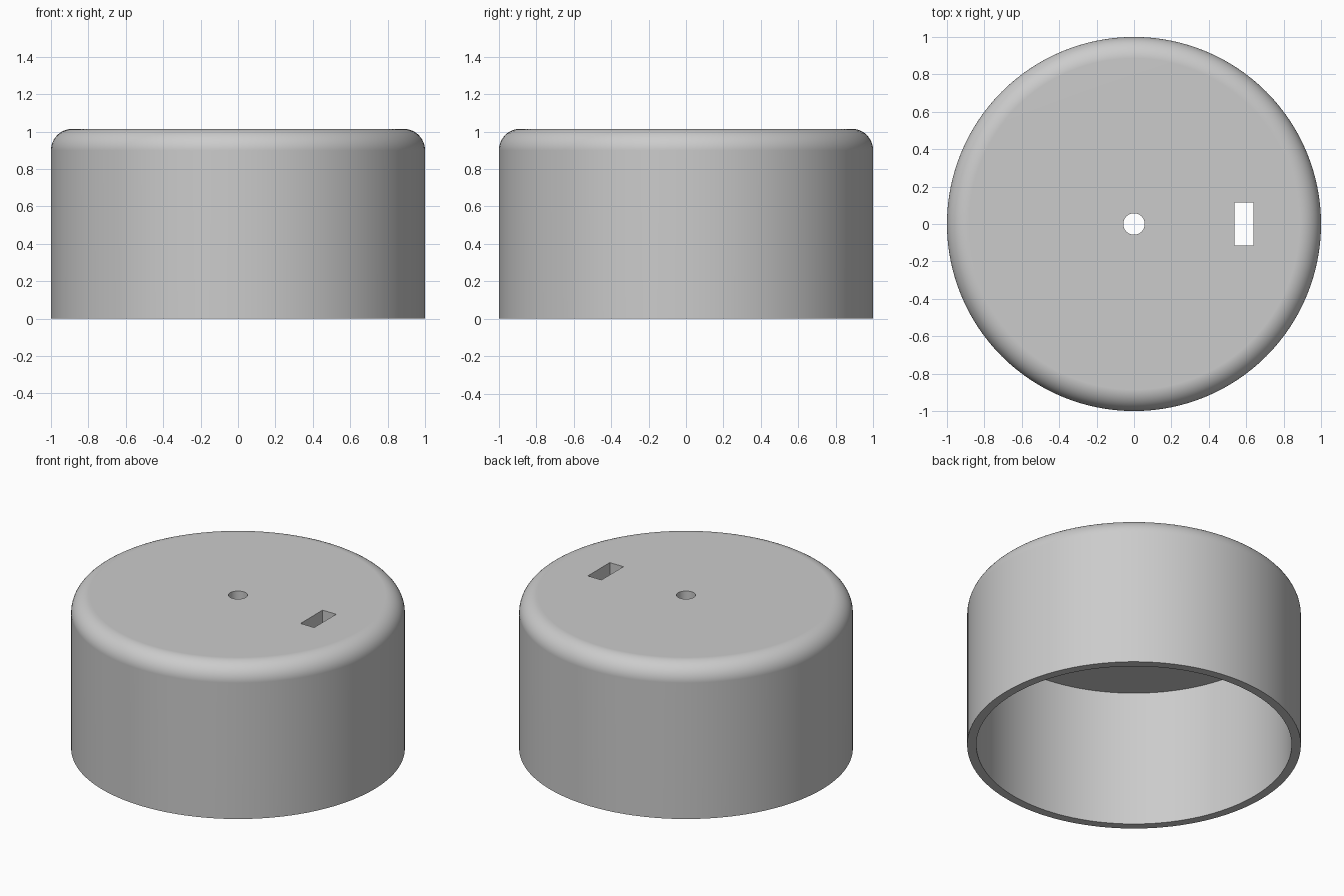
import bpy
import bmesh
from math import cos, sin, pi, radians

OUTER, INNER = 1.0, 0.945      # wall radii
TOP, CEILING = 1.015, 0.905    # heights of the lid and its underside
FILLET, HOLE = 0.115, 0.057
SIDES, STEPS = 128, 12

default = bpy.data.objects.get("Cube")
if default:
    bpy.data.objects.remove(default, do_unlink=True)

grey = bpy.data.materials.new("mid grey")
grey.use_nodes = True
colour = (0.6, 0.6, 0.6, 1)
grey.diffuse_color = colour
grey.node_tree.nodes["Principled BSDF"].inputs["Base Color"].default_value = colour


def make_object(name, bm):
    bmesh.ops.recalc_face_normals(bm, faces=bm.faces)
    mesh = bpy.data.meshes.new(name)
    bm.to_mesh(mesh)
    bm.free()
    mesh.materials.append(grey)
    obj = bpy.data.objects.new(name, mesh)
    bpy.context.collection.objects.link(obj)
    return obj


# Cap: closed wall section with a rounded shoulder, turned round the axis
profile = [(HOLE, CEILING), (INNER, CEILING), (INNER, 0), (OUTER, 0)]
for i in range(STEPS + 1):
    a = i / STEPS * pi / 2
    profile.append((OUTER - FILLET + FILLET * cos(a), TOP - FILLET + FILLET * sin(a)))
profile.append((HOLE, TOP))

bm = bmesh.new()
verts = [bm.verts.new((r, 0, z)) for r, z in profile]
edges = [bm.edges.new((v, verts[(i + 1) % len(verts)])) for i, v in enumerate(verts)]
bmesh.ops.spin(bm, geom=verts + edges, cent=(0, 0, 0), axis=(0, 0, 1),
               angle=2 * pi, steps=SIDES, use_merge=True)
bmesh.ops.remove_doubles(bm, verts=bm.verts, dist=0.0001)
cap = make_object("round_cap", bm)

# Rectangular slot through the lid
bm = bmesh.new()
bmesh.ops.create_cube(bm, size=1)
bmesh.ops.scale(bm, vec=(0.1, 0.23, 0.4), verts=bm.verts)
bmesh.ops.translate(bm, vec=(0.588, 0, 0.96), verts=bm.verts)
cutter = make_object("slot_cutter", bm)
cutter.hide_render = True

bpy.ops.object.select_all(action="DESELECT")
cap.select_set(True)
bpy.context.view_layer.objects.active = cap
cut = cap.modifiers.new("slot", "BOOLEAN")
cut.operation = "DIFFERENCE"
cut.solver = "EXACT"
cut.object = cutter
bpy.ops.object.modifier_apply(modifier=cut.name)
bpy.data.objects.remove(cutter, do_unlink=True)

# Smooth wall and shoulder, crisp rims, flat lid
bpy.ops.object.shade_smooth_by_angle(angle=radians(30))
weighted = cap.modifiers.new("flat lid normals", "WEIGHTED_NORMAL")
weighted.keep_sharp = True
